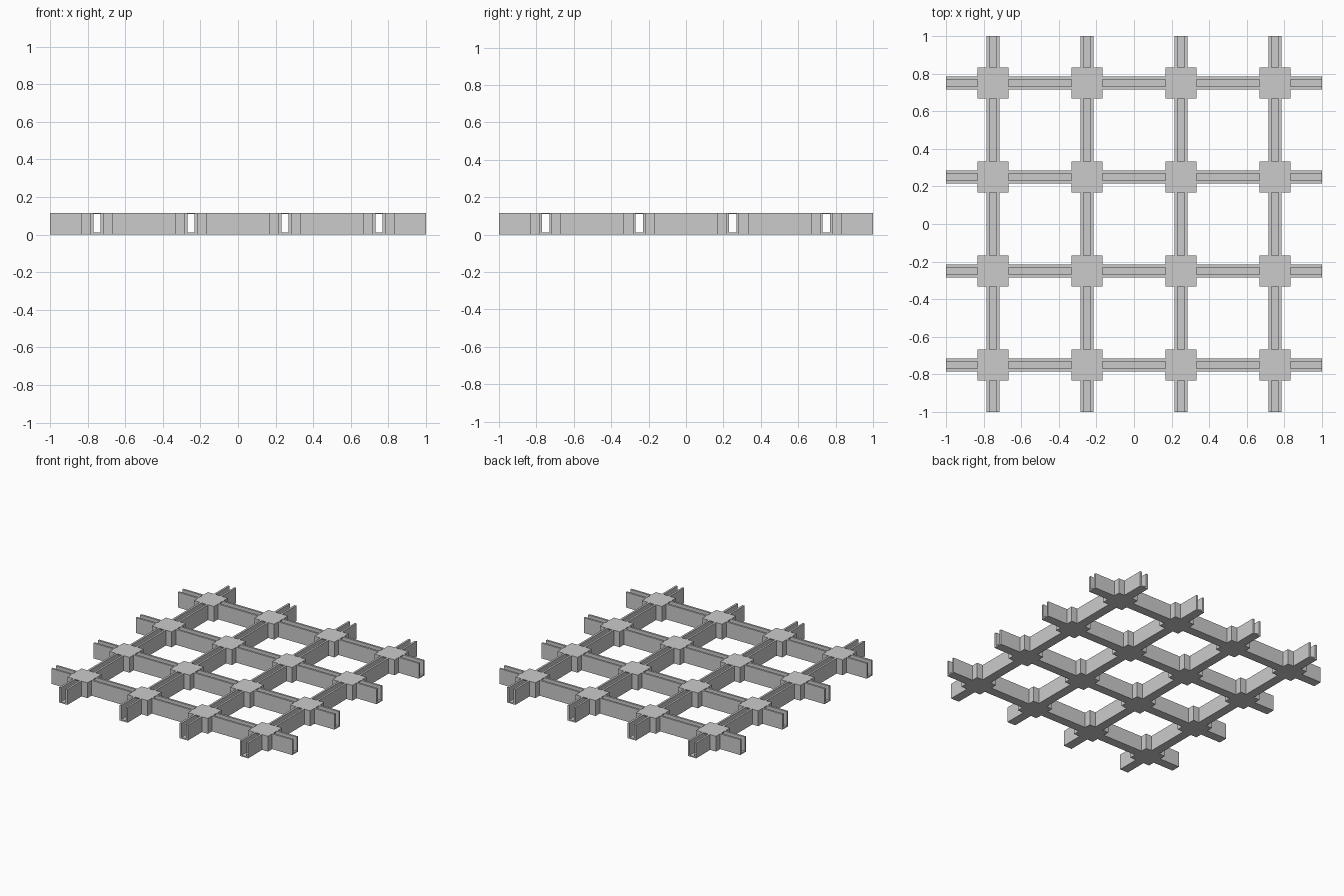
import bpy, bmesh

if "Cube" in bpy.data.objects:
    bpy.data.objects.remove(bpy.data.objects["Cube"])

N, PITCH, H = 4, 0.5, 0.115          # tiles per side, spacing, height
ARM, SLOT, NODE = 0.034, 0.019, 0.083  # half widths
FLOOR, CAP = 0.01, 0.006

centres = [(i - (N - 1) / 2) * PITCH for i in range(N)]
lines = sorted([-1.0, 1.0] + [c + s * w for c in centres
                              for w in (ARM, SLOT, NODE) for s in (-1, 1)])
levels = [0, FLOOR, H - CAP, H]


def solid(x, y, z):
    """True where the channel lattice has material."""
    if abs(x) > 1 or abs(y) > 1 or z < 0 or z > H:
        return False
    dx = min(abs(x - c) for c in centres)
    dy = min(abs(y - c) for c in centres)
    node = dx < NODE and dy < NODE
    if not (node or dx < ARM or dy < ARM):
        return False
    if z < FLOOR:
        return True                      # floor plate
    if z > H - CAP and node:
        return True                      # junction cap
    return dx > SLOT and dy > SLOT       # side walls and junction corners


def mid(v, i):
    if i < 0:
        return v[0] - 1
    if i >= len(v) - 1:
        return v[-1] + 1
    return (v[i] + v[i + 1]) / 2


# Skin the lattice: a face wherever material meets air
axes = [lines, lines, levels]
bm = bmesh.new()
cache = {}


def vert(k):
    if k not in cache:
        cache[k] = bm.verts.new([axes[a][k[a]] for a in range(3)])
    return cache[k]


for i in range(len(lines) - 1):
    for j in range(len(lines) - 1):
        for k in range(len(levels) - 1):
            cell = (i, j, k)
            if not solid(*[mid(axes[a], cell[a]) for a in range(3)]):
                continue
            for a in range(3):
                for s in (0, 1):
                    nb = list(cell)
                    nb[a] += 2 * s - 1
                    if solid(*[mid(axes[b], nb[b]) for b in range(3)]):
                        continue
                    u, v = (a + 1) % 3, (a + 2) % 3
                    quad = []
                    for du, dv in ((0, 0), (1, 0), (1, 1), (0, 1)):
                        c = list(cell)
                        c[a] += s
                        c[u] += du
                        c[v] += dv
                        quad.append(vert(tuple(c)))
                    bm.faces.new(quad if s else quad[::-1])

mesh = bpy.data.meshes.new("channel_lattice")
bm.to_mesh(mesh)
bm.free()
obj = bpy.data.objects.new("channel_lattice", mesh)
bpy.context.collection.objects.link(obj)
